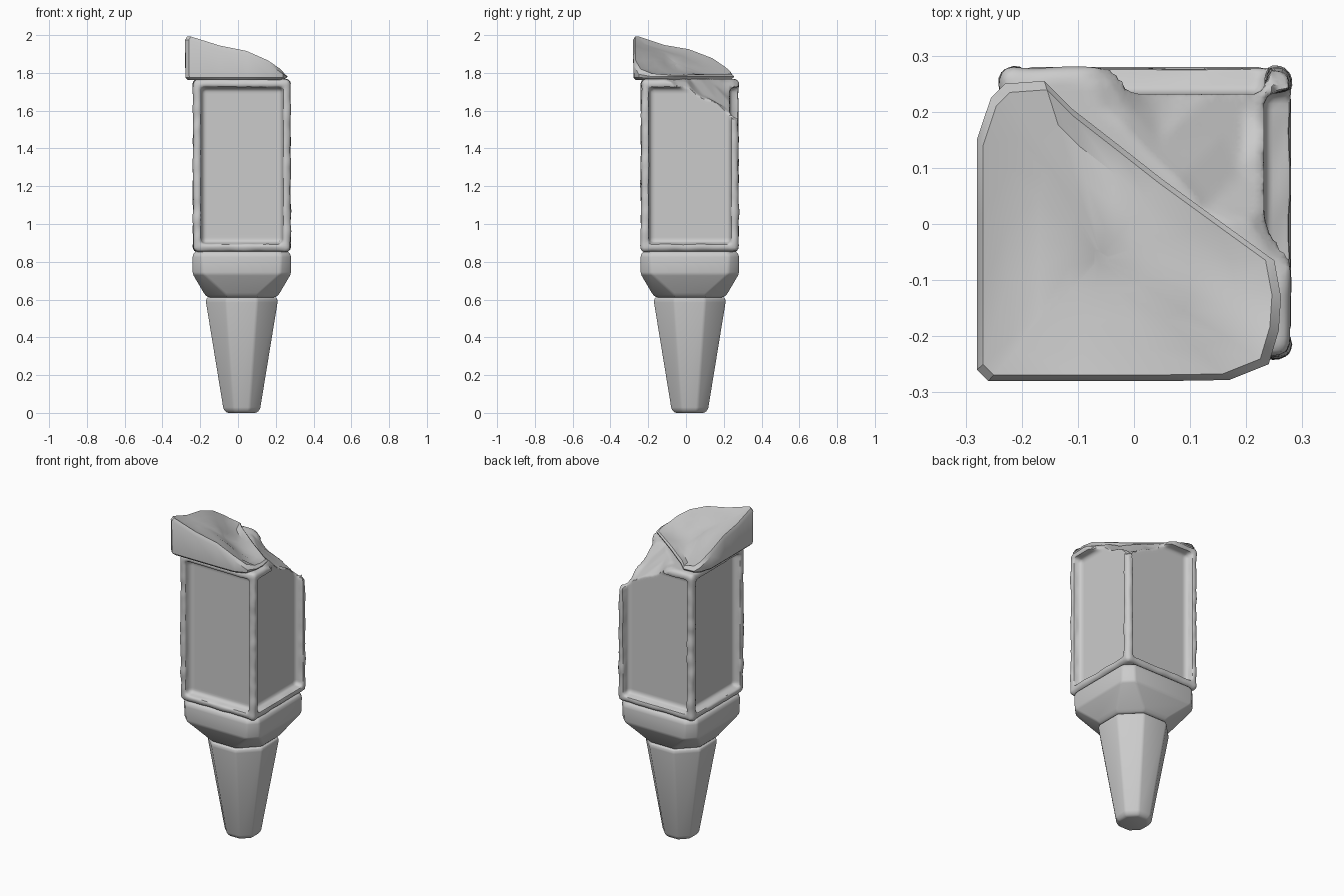
import bpy, bmesh, random
from mathutils import Vector, noise

if "Cube" in bpy.data.objects:
    bpy.data.objects.remove(bpy.data.objects["Cube"])

random.seed(4)
C = 0.02  # the shaft axis sits slightly off centre


def add_object(name, bm):
    bmesh.ops.recalc_face_normals(bm, faces=bm.faces[:])
    me = bpy.data.meshes.new(name)
    bm.to_mesh(me)
    bm.free()
    ob = bpy.data.objects.new(name, me)
    bpy.context.collection.objects.link(ob)
    return ob


def activate(ob):
    bpy.ops.object.select_all(action='DESELECT')
    ob.select_set(True)
    bpy.context.view_layer.objects.active = ob


def apply_modifier(ob, kind, **settings):
    m = ob.modifiers.new(kind.lower(), kind)
    for k, v in settings.items():
        setattr(m, k, v)
    activate(ob)
    bpy.ops.object.modifier_apply(modifier=m.name)


def smooth(ob, angle=0.6):
    activate(ob)
    bpy.ops.object.shade_smooth_by_angle(angle=angle)


def loft(name, rings, closed_loop=False):
    """Skin a stack of equal-length point rings and cap both ends."""
    bm = bmesh.new()
    vs = [[bm.verts.new(p) for p in r] for r in rings]
    n = len(rings[0])
    for a, b in zip(vs, vs[1:]):
        for i in range(n):
            j = (i + 1) % n
            bm.faces.new((a[i], a[j], b[j], b[i]))
    bm.faces.new(vs[0])
    bm.faces.new(vs[-1])
    return add_object(name, bm)


def cut_square(h, c, z):
    """Square of half-width h with corners chamfered by c."""
    k = h - c
    pts = [(h, -k), (h, k), (k, h), (-k, h), (-h, k), (-h, -k), (-k, -h), (k, -h)]
    return [(C + x, C + y, z) for x, y in pts]


# Tapered octagonal spike and flared collar
spike = loft("spike", [cut_square(h, h * 0.57, z) for h, z in
                       ((0.08, 0), (0.097, 0.02), (0.191, 0.595), (0.182, 0.612))])
collar = loft("collar", [cut_square(*r) for r in
                         ((0.18, 0.10, 0.612), (0.197, 0.11, 0.628), (0.26, 0.055, 0.735),
                          (0.26, 0.05, 0.835), (0.247, 0.05, 0.855))])
for ob in (spike, collar):
    apply_modifier(ob, 'BEVEL', width=0.01, segments=2, limit_method='ANGLE', angle_limit=0.25)
    smooth(ob)

# Panelled block: four recessed faces with softened frames
bm = bmesh.new()
bmesh.ops.create_cube(bm, size=1)
for v in bm.verts:
    v.co = Vector((v.co.x * 0.52 + C, v.co.y * 0.52 + C, v.co.z * 0.915 + 1.31))
outer = bm.edges[:]
sides = [f for f in bm.faces if abs(f.normal.z) < 0.5]
bmesh.ops.inset_individual(bm, faces=sides, thickness=0.058, depth=0)
bmesh.ops.inset_individual(bm, faces=sides, thickness=0.014, depth=-0.048)
bmesh.ops.bevel(bm, geom=[e for e in outer if e.is_valid], offset=0.024, segments=3,
                profile=0.5, affect='EDGES')
block = add_object("panelled_block", bm)

# Broken back right corner: a jagged profile swept across the diagonal
profile = [(0.12, 1.79), (0.19, 1.745), (0.30, 1.675), (0.42, 1.625), (0.60, 1.51)]
rings = []
for i in range(13):
    t = -0.6 + i * 0.1
    ring = []
    for s, z in profile:
        s2 = s + random.uniform(-0.02, 0.02)
        ring.append(((s2 + t) / 2, (s2 - t) / 2, z + random.uniform(-0.012, 0.012)))
    ring += [((0.8 + t) / 2, (0.8 - t) / 2, 1.5), ((0.8 + t) / 2, (0.8 - t) / 2, 2.1),
             ((0.12 + t) / 2, (0.12 - t) / 2, 2.1)]
    rings.append(ring)
cutter = loft("break_cutter", rings)
apply_modifier(block, 'BOOLEAN', object=cutter, operation='DIFFERENCE', solver='EXACT')
bpy.data.objects.remove(cutter)

# Weathered frame edges
apply_modifier(block, 'REMESH', mode='VOXEL', voxel_size=0.011)
for v in block.data.vertices:
    if max(abs(v.co.x - C), abs(v.co.y - C)) > 0.235:
        edge = min(abs(v.co.x - C), abs(v.co.y - C)) > 0.22
        v.co += v.normal * (noise.noise(v.co * 14) * (0.007 if edge else 0.004) - 0.001)
smooth(block, 0.7)

# Broken slab on top: outline rings rising to a sloping, uneven surface
outline = [(-0.28, 0.15), (-0.255, 0.225), (-0.23, 0.25), (-0.16, 0.255), (-0.11, 0.205),
           (-0.02, 0.135), (0.05, 0.08), (0.16, 0.0), (0.25, -0.065), (0.262, -0.13),
           (0.258, -0.19), (0.24, -0.25), (0.17, -0.278), (0.05, -0.28), (-0.1, -0.28),
           (-0.26, -0.28), (-0.28, -0.26), (-0.28, -0.12), (-0.28, 0.02)]
slope = [(-0.54, 2.0), (-0.40, 1.95), (-0.27, 1.93), (-0.17, 1.90), (-0.07, 1.845),
         (0.03, 1.80), (0.2, 1.785)]


def top_height(x, y):
    s = max(-0.54, min(0.2, x + y))
    for (a, za), (b, zb) in zip(slope, slope[1:]):
        if s <= b:
            return za + (zb - za) * (s - a) / (b - a)
    return slope[-1][1]


def slab_ring(scale, drop=None, z=None):
    ring = []
    for x, y in outline:
        px, py = -0.06 + (x + 0.06) * scale, -0.06 + (y + 0.06) * scale
        h = z
        if z is None:
            wobble = noise.noise(Vector((px * 8, py * 8, 3))) * 0.02 * (scale < 0.9)
            h = max(1.782, top_height(px, py) - drop + wobble)
        ring.append((px, py, h))
    return ring


slab = loft("broken_slab", [slab_ring(0.93, z=1.762), slab_ring(0.99, z=1.775),
                            slab_ring(1.0, drop=0.025), slab_ring(0.95, drop=0.0),
                            slab_ring(0.75, drop=0.012), slab_ring(0.5, drop=0.015),
                            slab_ring(0.25, drop=0.015), slab_ring(0.05, drop=0.015)])
smooth(slab)
